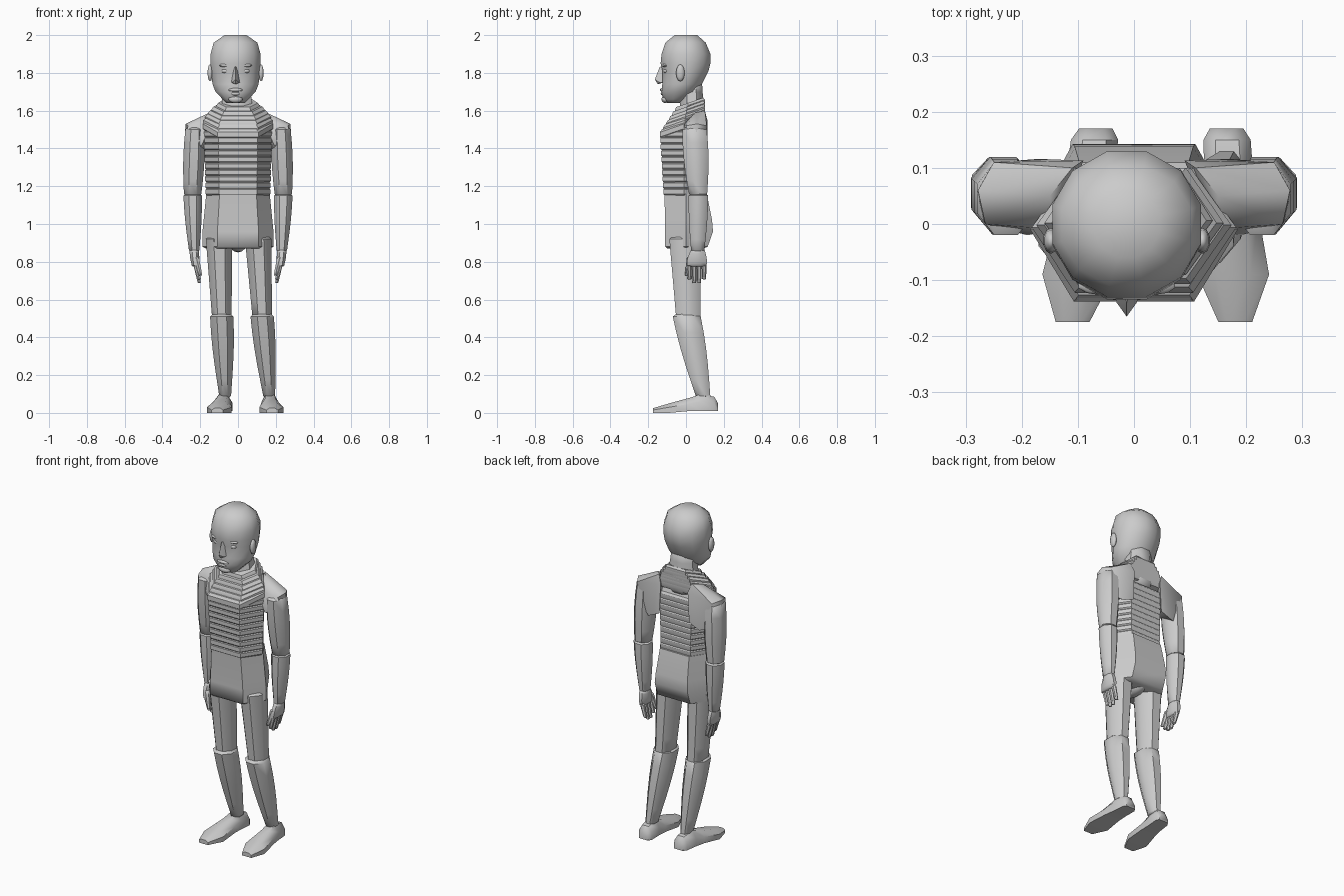
import bpy, bmesh
from math import cos, sin, pi, radians
from mathutils import Vector

cube = bpy.data.objects.get("Cube")
if cube:
    bpy.data.objects.remove(cube)

grey = bpy.data.materials.new("plain grey")
grey.use_nodes = True
grey.diffuse_color = (.6, .6, .6, 1)
grey.node_tree.nodes["Principled BSDF"].inputs["Base Color"].default_value = grey.diffuse_color


def finish(name, bm, angle=45):
    """Turn the mesh into a grey object whose sharp edges stay crisp."""
    bmesh.ops.recalc_face_normals(bm, faces=bm.faces[:])
    mesh = bpy.data.meshes.new(name)
    bm.to_mesh(mesh)
    bm.free()
    mesh.materials.append(grey)
    part = bpy.data.objects.new(name, mesh)
    bpy.context.collection.objects.link(part)
    bpy.ops.object.select_all(action='DESELECT')
    part.select_set(True)
    bpy.context.view_layer.objects.active = part
    bpy.ops.object.shade_smooth_by_angle(angle=radians(angle))


def skin(bm, rings):
    """Bridge a list of point rings and cap both ends."""
    rows = [[bm.verts.new(point) for point in ring] for ring in rings]
    for low, high in zip(rows, rows[1:]):
        for i in range(len(low)):
            bm.faces.new((low[i - 1], low[i], high[i], high[i - 1]))
    bm.faces.new(rows[0])
    bm.faces.new(rows[-1])


def loft(name, rings, angle=45):
    bm = bmesh.new()
    skin(bm, rings)
    finish(name, bm, angle)


def oval(centre, width, depth, sides=8):
    """Horizontal ring with flat front and sides."""
    turns = [2 * pi * (i + .5) / sides for i in range(sides)]
    return [centre + Vector((width * cos(a), depth * sin(a), 0)) for a in turns]


def limb(name, top, bottom, top_size, bottom_size, swell=0.0, sides=8):
    """Tapered limb with a swollen middle and slightly rounded ends."""
    top, bottom = Vector(top), Vector(bottom)
    top_size, bottom_size = Vector(top_size), Vector(bottom_size)
    rings = [oval(top + Vector((0, 0, top_size.x / 4)), *(top_size * .7), sides)]
    for i in range(6):
        t = i / 5
        size = top_size.lerp(bottom_size, t) * (1 + swell * sin(pi * t))
        rings.append(oval(top.lerp(bottom, t), *size, sides))
    rings.append(oval(bottom - Vector((0, 0, bottom_size.x / 4)), *(bottom_size * .7), sides))
    loft(name, rings)


def section(z, half_width, front, side, back, tilt=0.0):
    """Six-sided body section, narrower at the front and back than at the sides."""
    narrow = half_width * .58
    outline = [(-narrow, front), (narrow, front), (half_width, side),
               (narrow, back), (-narrow, back), (-half_width, side)]
    return [(x, y, z + tilt * y) for x, y in outline]


def band(bm, z, half_width, front, side, back, height, tilt=0.0):
    """One body band, pinched at its upper and lower edges."""
    for_edges = ((-.6, .92), (-.25, 1), (.3, 1), (.6, .92))
    skin(bm, [section(z + height * lift, half_width * k, front * k, side, back * k, tilt)
              for lift, k in for_edges])


def hull(name, points, angle=45):
    bm = bmesh.new()
    for point in points:
        bm.verts.new(point)
    result = bmesh.ops.convex_hull(bm, input=bm.verts[:])
    inner = [v for v in result["geom_interior"] if isinstance(v, bmesh.types.BMVert)]
    bmesh.ops.delete(bm, geom=inner, context='VERTS')
    finish(name, bm, angle)


def blob(name, centre, size):
    bm = bmesh.new()
    bmesh.ops.create_uvsphere(bm, u_segments=10, v_segments=6, radius=1)
    bmesh.ops.scale(bm, vec=size, verts=bm.verts)
    bmesh.ops.translate(bm, vec=centre, verts=bm.verts)
    finish(name, bm, 60)


# Torso: stacked bands that deepen towards the chest
bm = bmesh.new()
for i in range(10):
    grow = i * .002
    band(bm, 1.17 + i * .034, .172 + grow / 2, -.12 - grow, -.01, .1, .04)
finish("torso_bands", bm, 30)

# Collar: bands rising towards the back and closing in on the neck
bm = bmesh.new()
for i in range(6):
    t = i / 5
    band(bm, 1.52 + t * .09, .185 - t * t * .07, -.138 + t * .08, t * .02 - .01, .1, .045, .35)
finish("collar_bands", bm, 30)

limb("neck", (-.01, .03, 1.74), (0, .03, 1.53), (.075, .06), (.1, .075))

# Shorts, widest and fullest just below the middle
loft("shorts", [section(z, width, front, 0, back) for z, width, front, back in (
    (.87, .17, -.1, .09), (.88, .188, -.11, .115), (.96, .188, -.11, .143),
    (1.02, .182, -.11, .138), (1.16, .168, -.115, .11))], 50)
blob("crotch", (0, 0, .89), (.045, .09, .04))

# Head: rings split at the ears into a front half and a back half
head_x = -.013
head_rings = []
for z, width, front, back in (
        (1.64, .05, .1, -.03), (1.66, .07, .12, .02), (1.7, .11, .13, .06),
        (1.74, .126, .126, .085), (1.81, .135, .125, .12), (1.85, .137, .135, .13),
        (1.9, .137, .13, .13), (1.96, .12, .11, .105), (2, .06, .06, .06)):
    middle = (back - front) / 2
    head_rings.append(oval(Vector((head_x, middle, z)), width, (front + back) / 2 * 1.03, 12))
loft("head", head_rings, 50)

# Nose: a wedge running from the bridge down to the nostrils
nose = [(head_x, -.165, 1.765), (head_x, -.14, 1.83), (head_x, -.15, 1.74)]
for s in (-1, 1):
    nose += [(head_x + s * .008, -.115, 1.84), (head_x + s * .026, -.115, 1.75),
             (head_x + s * .018, -.14, 1.75)]
hull("nose", nose, 35)
blob("upper_lip", (head_x, -.124, 1.71), (.04, .014, .01))
blob("lower_lip", (head_x, -.12, 1.69), (.03, .014, .01))
blob("chin", (head_x, -.11, 1.66), (.04, .02, .02))

for s, side in ((1, "left"), (-1, "right")):
    # Eye, brow and ear
    face_x = head_x + s * .052
    blob(side + "_eye", (face_x, -.105, 1.81), (.024, .015, .012))
    blob(side + "_brow", (face_x, -.108, 1.84), (.036, .018, .01))
    blob(side + "_ear", (head_x + s * .135, -.03, 1.8), (.014, .023, .045))

    # Shoulder cap with the blade running down the back
    hull(side + "_shoulder", [(s * x, y, z) for x, y, z in (
        (.14, -.01, 1.54), (.15, .05, 1.59), (.11, .1, 1.6), (.265, 0, 1.52),
        (.278, .06, 1.53), (.25, .11, 1.52), (.09, .113, 1.55), (.1, .113, 1.37),
        (.17, .116, 1.34), (.19, -.02, 1.42), (.285, .05, 1.38))])

    # Arm in two segments meeting at the elbow
    wrist = (s * .232, .062, .86)
    limb(side + "_upper_arm", (s * .228, .045, 1.5), (s * .24, .064, 1.16),
         (.055, .07), (.05, .052), .16)
    limb(side + "_forearm", (s * .24, .066, 1.15), wrist, (.053, .056), (.03, .038), .1)

    # Hand with fingers bent inwards
    limb(side + "_palm", wrist, (s * .226, .056, .78), (.026, .04), (.02, .056), .14)
    for i, finger in enumerate(("index", "middle", "ring", "little")):
        y = .018 + i * .026
        length = .1 if finger in ("middle", "ring") else .08
        limb(f"{side}_{finger}_finger", (s * .226, y, .79), (s * .205, y, .79 - length),
             (.014, .014), (.01, .01), sides=6)
    limb(side + "_thumb", (s * .22, .02, .82), (s * .198, .004, .73),
         (.016, .016), (.01, .01), sides=6)

    # Legs: the left one stands slightly further out
    hip, knee, ankle, toe = (.107, .128, .165, .18) if s > 0 else (-.1, -.086, -.068, -.108)
    limb(side + "_thigh", (hip, -.005, .92), (knee, .012, .51), (.076, .09), (.056, .07))
    limb(side + "_shin", (knee, .004, .51), (ankle, .09, .09), (.067, .08), (.034, .042), .14)

    # Foot: lofted from the heel along the sole to the pointed toe
    foot = []
    for y, width, height in ((.17, .03, .05), (.15, .042, .085), (.08, .044, .1),
                             (.02, .05, .08), (-.09, .064, .05), (-.175, .03, .025)):
        x = ankle + (toe - ankle) * (.17 - y) * 3
        low = .01 if y > 0 else 0
        foot.append([(x - width, y, low), (x + width, y, low), (x + width, y, height * .6),
                     (x + width / 2, y, height), (x - width / 2, y, height),
                     (x - width, y, height * .6)])
    loft(side + "_foot", foot)
